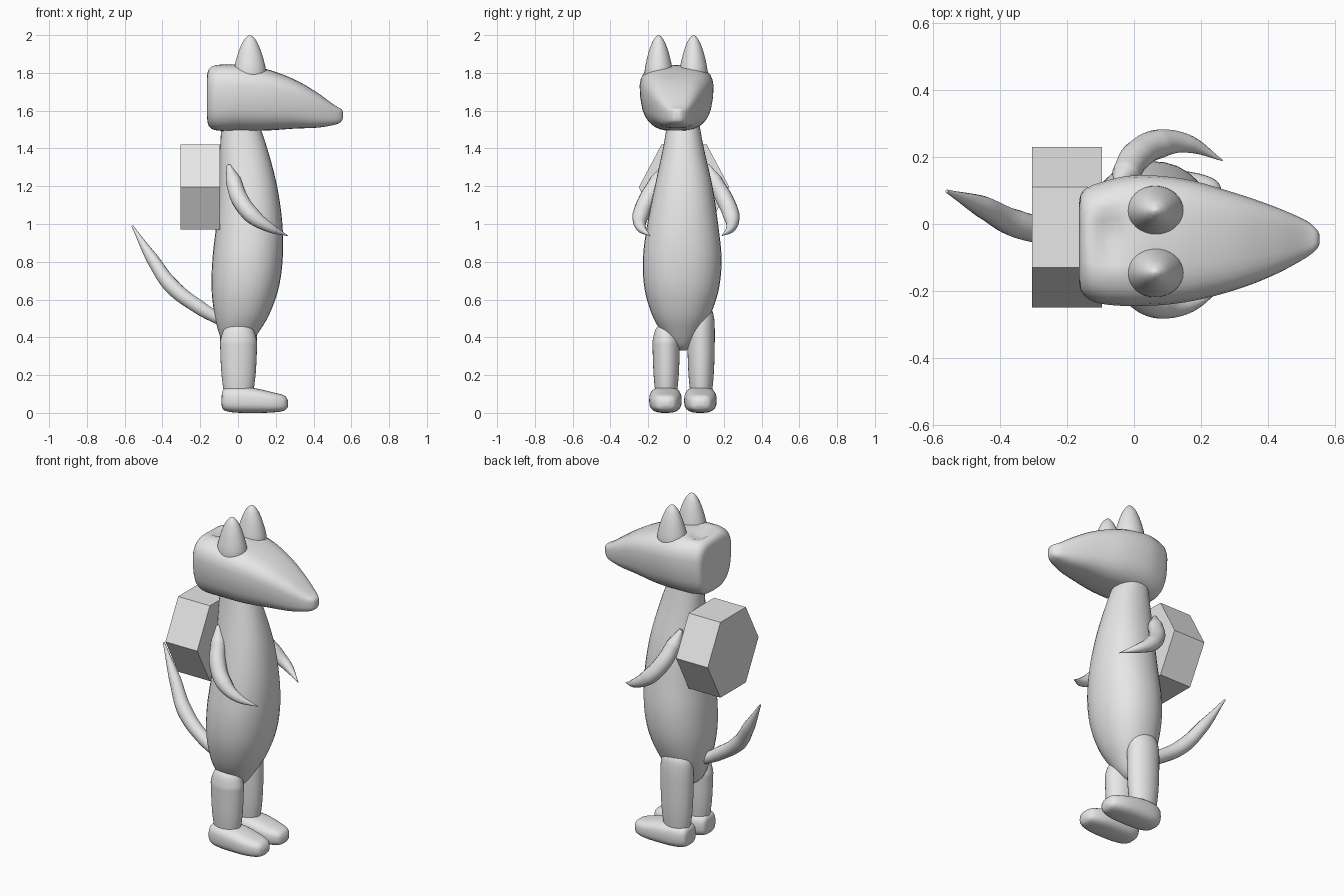
import bpy
import math
from mathutils import Vector

cube = bpy.data.objects.get("Cube")
if cube:
    bpy.data.objects.remove(cube, do_unlink=True)

grey = bpy.data.materials.new("plain_grey")
grey.use_nodes = True
grey.diffuse_color = (0.8, 0.8, 0.8, 1)
grey.node_tree.nodes["Principled BSDF"].inputs["Base Color"].default_value = (0.8, 0.8, 0.8, 1)


def finish(obj, smooth=True):
    obj.data.materials.clear()
    obj.data.materials.append(grey)
    for face in obj.data.polygons:
        face.use_smooth = smooth
    return obj


def make_mesh(name, verts, faces, smooth=True):
    mesh = bpy.data.meshes.new(name)
    mesh.from_pydata(verts, [], faces)
    mesh.update()
    obj = bpy.data.objects.new(name, mesh)
    bpy.context.collection.objects.link(obj)
    return finish(obj, smooth)


def spline(rows, steps=5):
    """Smooth interpolation through rows of numbers."""
    out = []
    for i in range(len(rows) - 1):
        a, b = rows[max(i - 1, 0)], rows[i]
        c, d = rows[i + 1], rows[min(i + 2, len(rows) - 1)]
        for s in range(steps):
            t = s / steps
            out.append([q + t * (r - p) / 2 + t * t * (p - 2.5 * q + 2 * r - w / 2)
                        + t ** 3 * (1.5 * (q - r) + (w - p) / 2)
                        for p, q, r, w in zip(a, b, c, d)])
    return out + [list(rows[-1])]


def loft(name, axis, rows, power=2, shape=None, sides=32):
    """Rounded sections; a row is position, then low/high on the two other axes."""
    verts, faces = [], []
    rings = spline(rows)
    for pos, lo_a, hi_a, lo_b, hi_b in rings:
        for k in range(sides):
            ang = math.tau * k / sides
            c, s = math.cos(ang), math.sin(ang)
            u = math.copysign(abs(c) ** (2 / power), c)
            v = math.copysign(abs(s) ** (2 / power), s)
            a = (lo_a + hi_a) / 2 + u * (hi_a - lo_a) / 2
            b = (lo_b + hi_b) / 2 + v * (hi_b - lo_b) / 2
            p = Vector((pos, a, b)) if axis == "x" else Vector((a, b, pos))
            verts.append(shape(p) if shape else p)
    for i in range(len(rings) - 1):
        for k in range(sides):
            n = (k + 1) % sides
            faces.append((i * sides + k, i * sides + n, (i + 1) * sides + n, (i + 1) * sides + k))
    faces.append(tuple(reversed(range(sides))))
    faces.append(tuple(range(len(verts) - sides, len(verts))))
    return make_mesh(name, verts, faces)


def tapered_tube(name, points, thickness):
    """Tube along x, y, z, radius points."""
    curve = bpy.data.curves.new(name, "CURVE")
    curve.dimensions = "3D"
    curve.bevel_depth = thickness
    curve.bevel_resolution = 5
    curve.use_fill_caps = True
    line = curve.splines.new("BEZIER")
    line.bezier_points.add(len(points) - 1)
    for bp, (x, y, z, r) in zip(line.bezier_points, points):
        bp.co = (x, y, z)
        bp.radius = r
        bp.handle_left_type = bp.handle_right_type = "AUTO"
    obj = bpy.data.objects.new(name, curve)
    bpy.context.collection.objects.link(obj)
    bpy.ops.object.select_all(action="DESELECT")
    obj.select_set(True)
    bpy.context.view_layer.objects.active = obj
    bpy.ops.object.convert(target="MESH")
    return finish(bpy.context.object)


# Long-snouted head: narrower jaw and a hollow at the back of the crown
def head_shape(p):
    p.y = -0.05 + (p.y + 0.05) * (1 - 0.2 * ((1.8 - p.z) / 0.3) ** 2)
    if p.z > 1.7:
        p.z -= 0.05 * math.exp(-((p.x + 0.07) / 0.05) ** 2 - ((p.y + 0.03) / 0.05) ** 2)
    return p


loft("head", "x", [
    (-0.165, -0.17, 0.06, 1.58, 1.77),
    (-0.155, -0.21, 0.10, 1.52, 1.82),
    (-0.11, -0.24, 0.125, 1.495, 1.845),
    (0.0, -0.25, 0.15, 1.495, 1.845),
    (0.15, -0.24, 0.14, 1.495, 1.82),
    (0.3, -0.205, 0.10, 1.505, 1.765),
    (0.42, -0.16, 0.06, 1.51, 1.695),
    (0.51, -0.11, 0.02, 1.525, 1.63),
    (0.545, -0.08, -0.01, 1.54, 1.61),
    (0.555, -0.06, -0.03, 1.56, 1.595)], power=3.2, shape=head_shape)

# Ears
for side, y in (("left", 0.04), ("right", -0.145)):
    loft(side + "_ear", "z", [(z, 0.063 - r, 0.063 + r, y - 0.87 * r, y + 0.87 * r)
                              for z, r in ((1.76, 0.083), (1.82, 0.084), (1.9, 0.064),
                                           (1.96, 0.04), (1.99, 0.018), (2.0, 0.002))])

# Torso
loft("body", "z", [
    (0.33, -0.02, 0.02, -0.04, 0.0),
    (0.36, -0.07, 0.06, -0.08, 0.035),
    (0.42, -0.1, 0.105, -0.125, 0.075),
    (0.52, -0.125, 0.165, -0.18, 0.13),
    (0.66, -0.14, 0.215, -0.22, 0.175),
    (0.82, -0.135, 0.237, -0.228, 0.188),
    (1.0, -0.115, 0.235, -0.205, 0.17),
    (1.2, -0.1, 0.207, -0.165, 0.14),
    (1.4, -0.095, 0.155, -0.122, 0.095),
    (1.56, -0.085, 0.1, -0.095, 0.065)], power=2.2)

# Legs and feet
for side, y, top in (("right", -0.105, 0.45), ("left", 0.08, 0.55)):
    loft(side + "_leg", "z", [(z, 0.003 - r, 0.003 + r, y - 0.74 * r, y + 0.74 * r)
                              for z, r in ((0.09, 0.075), (0.2, 0.09), (0.34, 0.097),
                                           (top - 0.06, 0.095), (top, 0.07), (top + 0.03, 0.01))])
    c = y - 0.004
    loft(side + "_foot", "x", [(x, c - w, c + w, lo, hi) for x, w, lo, hi in (
        (-0.087, 0.03, 0.04, 0.09), (-0.075, 0.06, 0.015, 0.125), (-0.02, 0.08, 0.002, 0.138),
        (0.08, 0.086, 0.0, 0.132), (0.18, 0.078, 0.002, 0.11), (0.245, 0.055, 0.012, 0.092),
        (0.265, 0.02, 0.035, 0.065))], power=2.8)

# Curved, pointed arms
for side, s in (("right", -1), ("left", 1)):
    tapered_tube(side + "_arm", [
        (-0.05, s * 0.115, 1.31, 0.25), (-0.025, s * 0.15, 1.23, 0.9),
        (0.01, s * 0.205, 1.13, 1.0), (0.075, s * 0.24, 1.045, 0.95),
        (0.16, s * 0.24, 0.985, 0.6), (0.265, s * 0.19, 0.937, 0.04)], 0.046)

# Tail
tapered_tube("tail", [
    (-0.07, -0.03, 0.48, 0.7), (-0.2, -0.03, 0.555, 0.9), (-0.35, 0.0, 0.67, 1.0),
    (-0.45, 0.05, 0.81, 0.8), (-0.56, 0.098, 0.99, 0.12)], 0.042)

# Six-sided backpack
pack = [(x, -0.01 + 0.24 * math.cos(a), 1.195 + 0.26 * math.sin(a))
        for x in (-0.305, -0.095) for a in (math.tau * k / 6 for k in range(6))]
walls = [(k, (k + 1) % 6, (k + 1) % 6 + 6, k + 6) for k in range(6)]
make_mesh("backpack", pack, walls + [tuple(range(5, -1, -1)), tuple(range(6, 12))], smooth=False)
